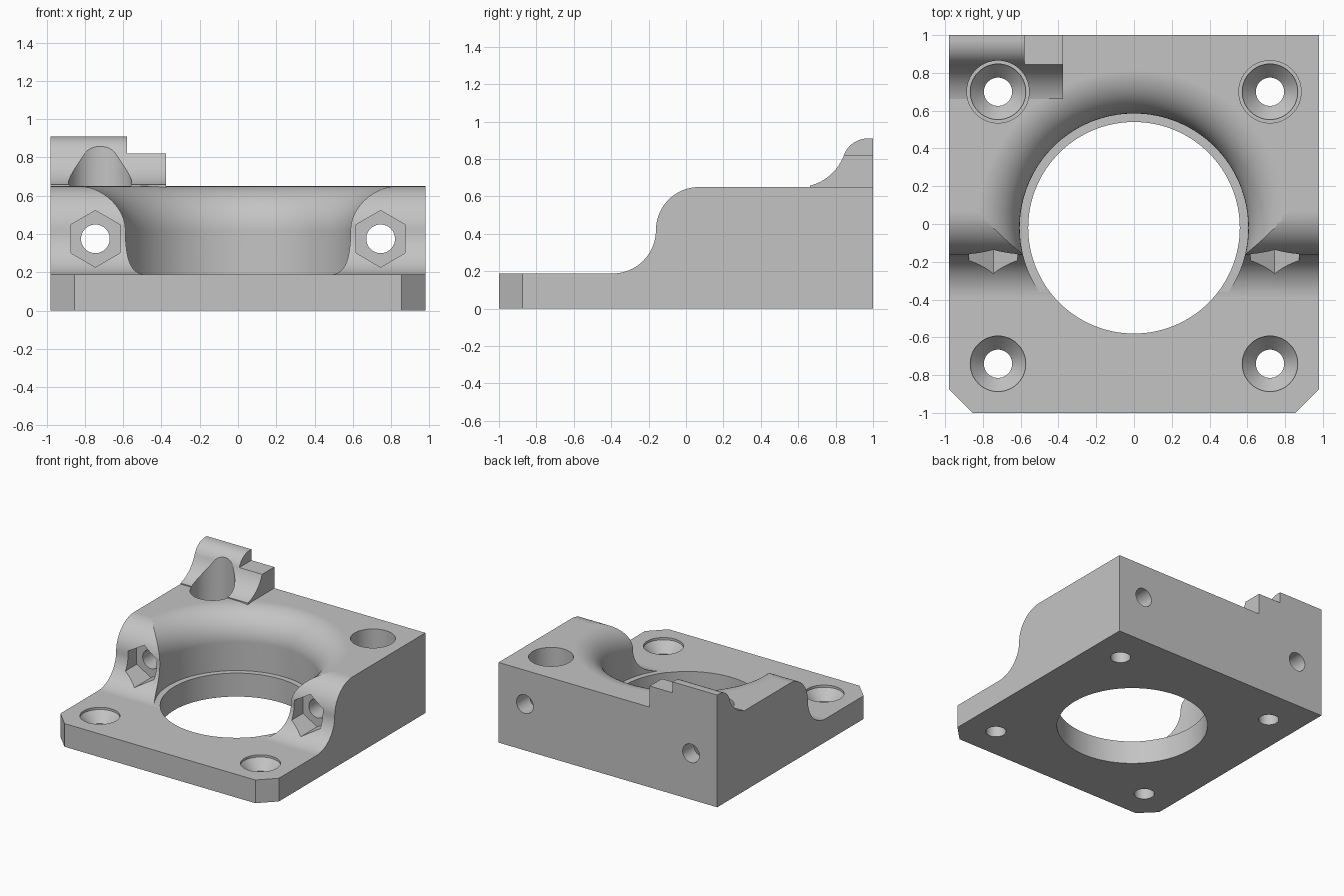
import bpy, bmesh, math
from mathutils import Matrix

if "Cube" in bpy.data.objects:
    bpy.data.objects.remove(bpy.data.objects["Cube"], do_unlink=True)

HALF_W, BASE_Z, TOP_Z, FILLET = 0.98, 0.188, 0.65, 0.23
BORE_Y = -0.02

grey = bpy.data.materials.new("plain grey")
grey.use_nodes = True
colour = (0.55, 0.55, 0.55, 1)
grey.diffuse_color = colour
grey.node_tree.nodes["Principled BSDF"].inputs["Base Color"].default_value = colour


def arc(cx, cy, r, start, end, n=20):
    angles = [math.radians(start + (end - start) * i / n) for i in range(n + 1)]
    return [(cx + r * math.cos(a), cy + r * math.sin(a)) for a in angles]


def finish(name, bm):
    bmesh.ops.recalc_face_normals(bm, faces=bm.faces)
    mesh = bpy.data.meshes.new(name)
    bm.to_mesh(mesh)
    bm.free()
    mesh.materials.append(grey)
    ob = bpy.data.objects.new(name, mesh)
    bpy.context.scene.collection.objects.link(ob)
    return ob


def extrude_x(name, profile, x0, x1, chamfer=0):
    """Sweep a (y, z) outline along x."""
    bm = bmesh.new()
    face = bm.faces.new([bm.verts.new((x0, y, z)) for y, z in profile])
    new = bmesh.ops.extrude_face_region(bm, geom=[face])["geom"]
    bmesh.ops.translate(bm, vec=(x1 - x0, 0, 0),
                        verts=[v for v in new if isinstance(v, bmesh.types.BMVert)])
    if chamfer:
        edges = [e for e in bm.edges
                 if all(v.co.y < -0.99 for v in e.verts)
                 and abs(e.verts[0].co.x - e.verts[1].co.x) < 0.01]
        bmesh.ops.bevel(bm, geom=edges, offset=chamfer, segments=1, affect='EDGES')
    return finish(name, bm)


def lathe(name, profile, x, y, steps=64):
    """Closed solid of revolution from an (r, z) outline."""
    bm = bmesh.new()
    rings = [[bm.verts.new((x + r * math.cos(math.tau * i / steps),
                            y + r * math.sin(math.tau * i / steps), z))
              for i in range(steps)] for r, z in profile]
    for low, high in zip(rings, rings[1:]):
        for i in range(steps):
            j = (i + 1) % steps
            bm.faces.new((low[i], low[j], high[j], high[i]))
    bm.faces.new(rings[0][::-1])
    bm.faces.new(rings[-1])
    return finish(name, bm)


def rod_y(name, sides, r, x, z, y0, y1):
    """Prism lying along y with a corner pointing up."""
    bm = bmesh.new()
    place = (Matrix.Translation((x, (y0 + y1) / 2, z))
             @ Matrix.Rotation(math.pi / 2, 4, 'X'))
    bmesh.ops.create_cone(bm, cap_ends=True, segments=sides, radius1=r, radius2=r,
                          depth=y1 - y0, matrix=place)
    return finish(name, bm)


def combine(target, other, operation):
    mod = target.modifiers.new(operation.lower(), 'BOOLEAN')
    mod.operation, mod.solver, mod.object = operation, 'EXACT', other
    bpy.context.view_layer.objects.active = target
    bpy.ops.object.modifier_apply(modifier=mod.name)
    bpy.data.objects.remove(other, do_unlink=True)


# Body with the S-shaped step between low front and high back
mid_z = (BASE_Z + TOP_Z) / 2
R = (TOP_Z - BASE_Z) / 2
body_outline = ([(-1, 0), (1, 0), (1, TOP_Z)]
                + arc(0.07, mid_z, R, 90, 180)
                + arc(0.07 - 2 * R, mid_z, R, 0, -90)[1:]
                + [(-1, BASE_Z)])
body = extrude_x("mount_body", body_outline, -HALF_W, HALF_W, chamfer=0.125)

# Central bore with a ledge and a flared upper rim
bore = ([(0.56, -0.1), (0.56, 0.19), (0.605, 0.19)]
        + arc(0.605 + FILLET, TOP_Z - FILLET, FILLET, 180, 90)
        + [(0.605 + FILLET, 0.8)])
combine(body, lathe("bore_cutter", bore, 0, BORE_Y, 128), 'DIFFERENCE')

# Raised corner block and the lower step beside it
sweep = arc(0.6, 0.91, 0.26, -76, -20)
base_line = [(1, 0.6), (sweep[0][0], 0.6)]
crown = arc(0.973, 0.772, 0.138, 160, 90)[1:]
combine(body, extrude_x("corner_block", base_line + sweep + crown + [(1, 0.91)],
                        -HALF_W, -0.58), 'UNION')
combine(body, extrude_x("corner_step", base_line + sweep + [(1, sweep[-1][1])],
                        -0.6, -0.375), 'UNION')

# Screw holes, nut pockets and clamp holes on both sides
for side in (-1, 1):
    sink = [(0.075, -0.1), (0.075, 0.09), (0.147, 0.17)]
    front = sink + [(0.147, 0.5)]
    rear = sink + [(0.147, 0.19), (0.165, 0.19), (0.165, 1.2)]
    combine(body, lathe("front_screw_cutter", front, side * 0.72, -0.74), 'DIFFERENCE')
    combine(body, lathe("rear_screw_cutter", rear, side * 0.72, 0.7), 'DIFFERENCE')
    combine(body, rod_y("nut_cutter", 6, 0.148, side * 0.745, 0.375, -0.5, -0.05),
            'DIFFERENCE')
    combine(body, rod_y("clamp_hole_cutter", 48, 0.075, side * 0.745, 0.375, -0.6, 1.2),
            'DIFFERENCE')

# Smooth curved walls, keep edges crisp
bpy.ops.object.select_all(action='DESELECT')
body.select_set(True)
bpy.context.view_layer.objects.active = body
bpy.ops.object.shade_smooth_by_angle(angle=math.radians(25))
weighted = body.modifiers.new("weighted_normals", 'WEIGHTED_NORMAL')
weighted.keep_sharp = True
